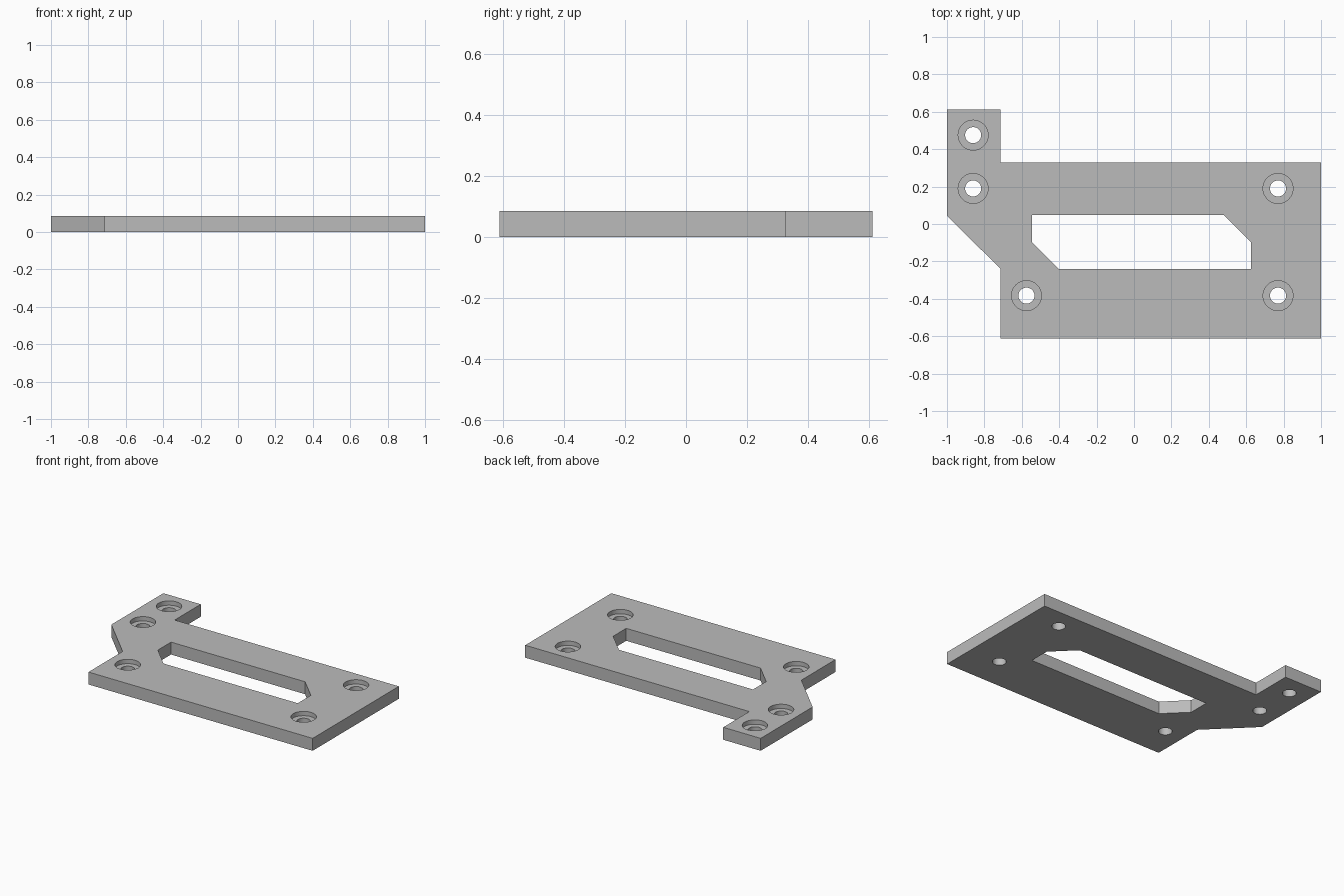
import bpy
import bmesh
import math

if "Cube" in bpy.data.objects:
    bpy.data.objects.remove(bpy.data.objects["Cube"], do_unlink=True)

THICK = 0.086
BORE_DEPTH = 0.03

grey = bpy.data.materials.new("plain_grey")
grey.use_nodes = True
grey.diffuse_color = (0.5, 0.5, 0.5, 1)
grey.node_tree.nodes["Principled BSDF"].inputs["Base Color"].default_value = (0.5, 0.5, 0.5, 1)


def prism(name, outline, z0, z1):
    """Extrude a flat outline from z0 up to z1."""
    bm = bmesh.new()
    face = bm.faces.new([bm.verts.new((x, y, z0)) for x, y in outline])
    top = bmesh.ops.extrude_face_region(bm, geom=[face])["geom"]
    verts = [v for v in top if isinstance(v, bmesh.types.BMVert)]
    bmesh.ops.translate(bm, verts=verts, vec=(0, 0, z1 - z0))
    bmesh.ops.recalc_face_normals(bm, faces=bm.faces)
    mesh = bpy.data.meshes.new(name)
    bm.to_mesh(mesh)
    bm.free()
    mesh.materials.append(grey)
    obj = bpy.data.objects.new(name, mesh)
    bpy.context.collection.objects.link(obj)
    return obj


def circle(cx, cy, r, n=48):
    return [(cx + r * math.cos(math.tau * i / n), cy + r * math.sin(math.tau * i / n))
            for i in range(n)]


def cut(target, cutter):
    """Subtract the cutter and discard it."""
    cutter.hide_render = True
    bpy.context.view_layer.objects.active = target
    mod = target.modifiers.new("cut", 'BOOLEAN')
    mod.operation = 'DIFFERENCE'
    mod.solver = 'EXACT'
    mod.object = cutter
    bpy.ops.object.modifier_apply(modifier=mod.name)
    bpy.data.objects.remove(cutter, do_unlink=True)


# Plate with a raised corner tab and a chamfered side
plate = prism("mounting_plate", [
    (-1, 0.613), (-0.714, 0.613), (-0.714, 0.328), (1, 0.328),
    (1, -0.613), (-0.714, -0.613), (-0.714, -0.24), (-1, 0.045)], 0, THICK)

# Central window with two clipped corners
cut(plate, prism("window_cutter", [
    (-0.545, 0.047), (0.48, 0.047), (0.625, -0.097),
    (0.625, -0.24), (-0.402, -0.24), (-0.545, -0.097)], -0.1, 0.2))

# Counterbored screw holes
for x, y in [(-0.86, 0.475), (-0.86, 0.19), (0.77, 0.19), (0.77, -0.383), (-0.575, -0.383)]:
    cut(plate, prism("bore_cutter", circle(x, y, 0.08), THICK - BORE_DEPTH, 0.2))
    cut(plate, prism("hole_cutter", circle(x, y, 0.043), -0.1, 0.2))

# Smooth hole walls, crisp plate edges
bpy.ops.object.select_all(action='DESELECT')
plate.select_set(True)
bpy.context.view_layer.objects.active = plate
bpy.ops.object.shade_smooth_by_angle(angle=math.radians(30))
